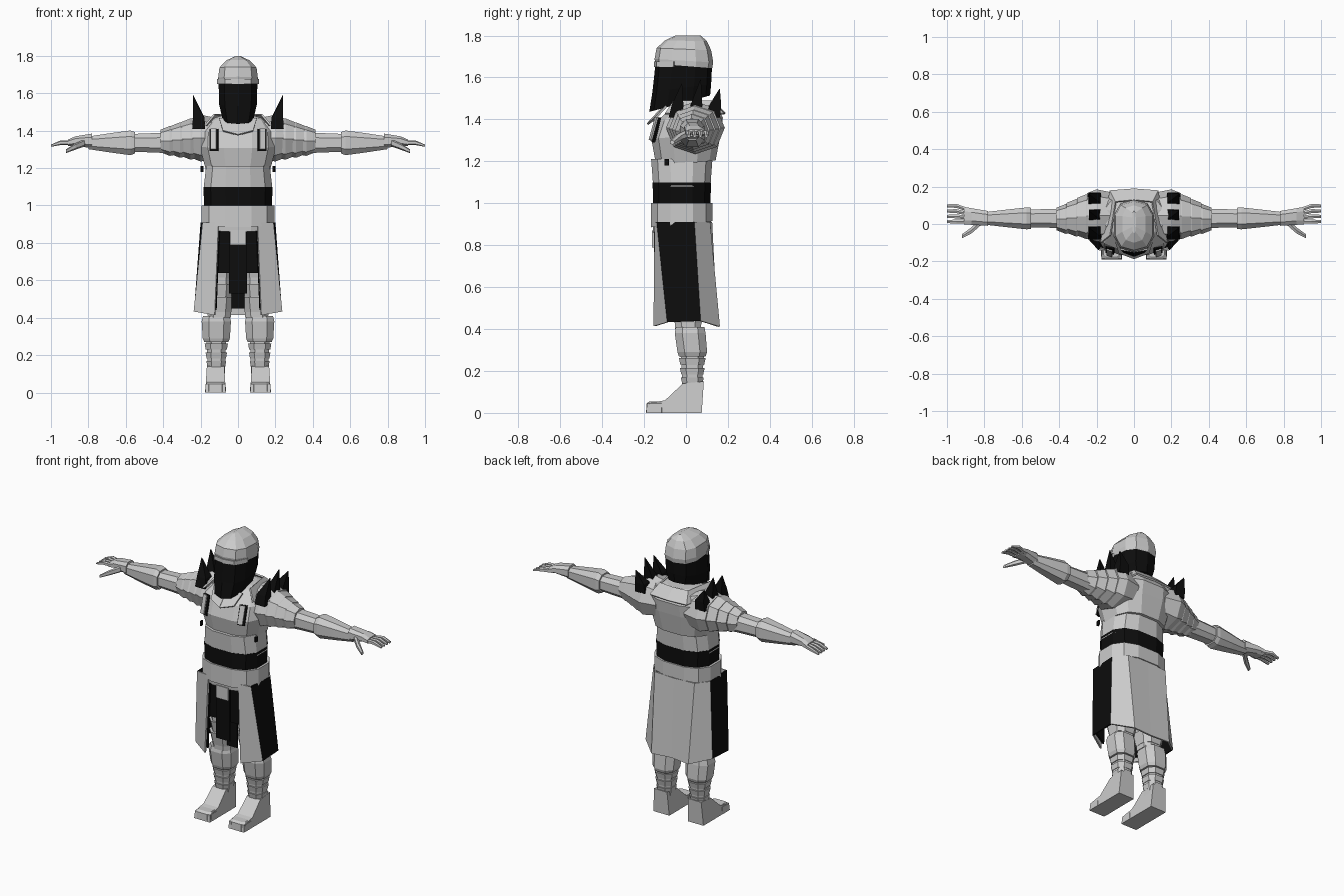
import bpy, bmesh
from math import sin, cos, pi, copysign

if "Cube" in bpy.data.objects:
    bpy.data.objects.remove(bpy.data.objects["Cube"], do_unlink=True)


def material(name, value):
    mat = bpy.data.materials.new(name)
    mat.use_nodes = True
    colour = (value, value, value, 1)
    mat.diffuse_color = colour
    mat.node_tree.nodes["Principled BSDF"].inputs["Base Color"].default_value = colour
    return mat


STEEL = material("steel grey", .6)
BLACK = material("black cloth", .004)


def finish(name, bm, materials, mirror=False, thickness=0):
    bmesh.ops.recalc_face_normals(bm, faces=bm.faces)
    mesh = bpy.data.meshes.new(name)
    bm.to_mesh(mesh)
    bm.free()
    part = bpy.data.objects.new(name, mesh)
    bpy.context.collection.objects.link(part)
    for mat in materials:
        mesh.materials.append(mat)
    if thickness:
        part.modifiers.new("thickness", "SOLIDIFY").thickness = thickness
    if mirror:
        part.modifiers.new("mirror", "MIRROR")


def boxy(value, power):
    return copysign(abs(value) ** power, value)


def loft(name, mat, centre, rings, axis="z", sides=8, turn=.5, power=.75, tilt=0, mirror=False):
    """Skin boxy rings: position, two half sizes, then optional shifts.
    The tilt leans the first ring and fades out towards the last."""
    bm = bmesh.new()
    rows = []
    for index, (place, half_a, half_b, *shift) in enumerate(rings):
        shift_a, shift_b = shift or (0, 0)
        lean = tilt * (1 - index / (len(rings) - 1))
        row = []
        for side in range(sides):
            angle = 2 * pi * (side + turn) / sides
            a = half_a * boxy(cos(angle), power)
            b = half_b * boxy(sin(angle), power)
            across = (centre[0] + shift_a + a, centre[1] + shift_b + b)
            along = place + lean * b
            row.append(bm.verts.new((*across, along) if axis == "z" else (along, *across)))
        rows.append(row)
    for low, high in zip(rows, rows[1:]):
        for i in range(sides):
            bm.faces.new((low[i - 1], low[i], high[i], high[i - 1]))
    bm.faces.new(rows[0])
    bm.faces.new(rows[-1])
    finish(name, bm, [mat], mirror)


def sheet(name, colours, top, bottom, rim, hem=None, droop=0, thickness=.01):
    """Mirrored cloth or plate hung from a rim outline to a hem outline."""
    bm = bmesh.new()
    upper = [bm.verts.new((x, y, top)) for x, y in rim]
    lower = [bm.verts.new((x, y, bottom - droop * abs(y))) for x, y in hem or rim]
    for i, mat in enumerate(colours):
        face = bm.faces.new((upper[i], upper[i + 1], lower[i + 1], lower[i]))
        face.material_index = [STEEL, BLACK].index(mat)
    finish(name, bm, [STEEL, BLACK], mirror=True, thickness=thickness)


def strip(name, mat, inner, outer, y, top, bottom):
    sheet(name, [mat], top, bottom, rim=[(inner, y), (outer, y)])


# Torso armour
loft("breastplate", STEEL, centre=(0, 0), sides=12, tilt=.1, rings=[
    (1.19, .175, .145), (1.32, .21, .17), (1.4, .205, .16, 0, .02),
    (1.46, .16, .11, 0, .04), (1.48, .09, .08, 0, .03)])
waist = (0, -.02)
loft("waist_plate", STEEL, waist, sides=12, rings=[(1.08, .19, .14), (1.21, .175, .15)])
loft("waist_sash", BLACK, waist, sides=12, rings=[(.98, .185, .14), (1.1, .19, .143)])
loft("belt", STEEL, waist, sides=12, tilt=.1, rings=[(.9, .2, .15), (1, .2, .15)])
loft("belt_lower_rim", STEEL, waist, sides=12, tilt=.1, rings=[(.875, .19, .14), (.92, .195, .145)])
sheet("collar_flap", [STEEL], top=1.46, bottom=1.5, droop=.7,
      rim=[(0, -.1), (.1, -.09)], hem=[(0, -.18), (.08, -.15)])
sheet("back_collar", [STEEL, STEEL], top=1.49, bottom=1.43,
      rim=[(0, .13), (.1, .12), (.13, -.06)], hem=[(0, .19), (.13, .18), (.18, -.1)])

# Chest straps with dark backing, and side buckles
for name, mat, margin, lift in (("strap_backing", BLACK, .008, 0), ("chest_strap", STEEL, 0, .006)):
    inner, outer, front = .115 - margin, .145 + margin, -.165 - lift
    sheet(name, [mat], top=1.41, bottom=1.3 - margin, thickness=.008,
          rim=[(inner, front + .03), (outer, front + .04)],
          hem=[(inner, front), (outer, front + .01)])
sheet("side_buckle", [BLACK], top=1.21, bottom=1.18, rim=[(.185, -.1), (.19, -.08)])

# Head: cloth veil under a pointed helmet
head = (0, -.01)
loft("veil", BLACK, head, sides=10, tilt=.27, rings=[
    (1.475, .085, .145, 0, -.02), (1.55, .105, .14, 0, -.01), (1.67, .108, .135)])
loft("helmet", STEEL, head, sides=10, tilt=-.08, rings=[
    (1.655, .108, .135), (1.68, .11, .14), (1.735, .103, .13),
    (1.775, .065, .1, 0, .01), (1.8, .01, .06, 0, .02)])
sheet("helmet_rim", [STEEL, STEEL], top=1.675, bottom=1.65,
      rim=[(0, -.152), (.07, -.14), (.113, -.06)])

# Shoulder plates step down along each arm
for step in range(4):
    x = .2 + step * .055
    depth, height = .14 - step * .02, .125 - step * .015
    loft(f"shoulder_plate_{step}", STEEL, centre=(.045 - step * .006, 1.36 - step * .005),
         axis="x", turn=0, power=.9, mirror=True,
         rings=[(x - .1, depth - .02, height - .02), (x, depth, height),
                (x + .05, depth - .02, height - .02)])

# Arms, with a flared gauntlet and a flat palm
arm = (.03, 1.335)
loft("upper_arm", STEEL, arm, axis="x", mirror=True, rings=[(.38, .055, .058), (.57, .05, .05)])
loft("gauntlet", STEEL, arm, axis="x", mirror=True, rings=[
    (.55, .06, .06), (.575, .062, .07), (.68, .05, .055), (.8, .035, .036)])
loft("palm", STEEL, arm, axis="x", mirror=True, rings=[
    (.78, .042, .042, 0, .01), (.87, .047, .026, .01, .01), (.91, .05, .018, .015, 0)])

# Fingers fan out from the palm, thumb points forward
for k in range(4):
    fan = k * .007
    loft(f"finger_{k}", STEEL, centre=(.013 + k * .021, 1.335), axis="x", sides=6, mirror=True,
         rings=[(.89, .011, .013), (.95, .012, .012, fan, 0), (1, .009, .006, fan, -.015)])
loft("thumb", STEEL, centre=(.01, 1.335), axis="x", sides=6, mirror=True, rings=[
    (.82, .02, .02), (.87, .018, .017, -.045, -.02), (.92, .012, .01, -.076, -.045)])

# Shoulder spikes, the middle one tallest
for name, y, tip in (("back", .13, 1.545), ("middle", .04, 1.59), ("front", -.05, 1.57)):
    loft(f"{name}_spike", BLACK, centre=(.21, y), sides=4, mirror=True, rings=[
        (1.41, .045, .042), (1.47, .04, .036, 0, .01), (tip, .002, .002, .03, .03)])

# Skirt: grey front flaps, black side panels, grey back
sheet("skirt", [STEEL, BLACK, STEEL, STEEL], top=.91, bottom=.46, droop=.3,
      rim=[(.105, -.15), (.19, -.14), (.2, .04), (.14, .115), (0, .125)],
      hem=[(.125, -.155), (.237, -.09), (.235, .07), (.13, .162), (0, .15)])
sheet("flap_lining", [BLACK], top=.89, bottom=.44,
      rim=[(.1, -.142), (.18, -.125)], hem=[(.118, -.14), (.22, -.08)])
strip("hip_cloth", BLACK, inner=.035, outer=.115, y=-.115, top=.89, bottom=.64)
strip("tabard", BLACK, inner=0, outer=.048, y=-.142, top=.89, bottom=.53)
strip("tabard_plate", STEEL, inner=0, outer=.042, y=-.152, top=.87, bottom=.79)
strip("rear_cloth", BLACK, inner=0, outer=.035, y=-.05, top=.8, bottom=.45)

# Legs: thighs with knee plates, greaves over banded shins
leg, shin = (.1, .01), (.116, .03)
loft("thigh", STEEL, leg, mirror=True, rings=[(.4, .065, .065), (.9, .085, .1)])
for step in range(3):
    z = .43 + step * .07
    loft(f"knee_plate_{step}", STEEL, leg, mirror=True,
         rings=[(z, .068, .07), (z + .08, .083, .088)])
loft("greave", STEEL, shin, mirror=True, rings=[
    (.27, .068, .068), (.29, .077, .075), (.38, .083, .078, 0, -.01), (.41, .075, .072, 0, -.01)])
loft("shin", STEEL, shin, mirror=True, rings=[(.08, .047, .045), (.29, .056, .06)])
for step in range(3):
    z, size = .135 + step * .047, .05 + step * .005
    loft(f"shin_band_{step}", STEEL, shin, mirror=True,
         rings=[(z, size, size), (z + .033, size + .006, size + .008)])

# Boots: side profile spread across the foot's width
bm = bmesh.new()
profile = [(-.19, 0), (.075, 0), (.085, .15), (-.015, .14), (-.1, .06), (-.185, .045)]
inside, outside = [
    [bm.verts.new((.12 + side * (.055 - z * .06), y, z)) for y, z in profile] for side in (-1, 1)]
bm.faces.new(inside)
bm.faces.new(outside)
for i in range(len(profile)):
    bm.faces.new((inside[i - 1], inside[i], outside[i], outside[i - 1]))
finish("boot", bm, [STEEL], mirror=True)
loft("toe_cap", STEEL, centre=(.12, -.145), power=.5, mirror=True,
     rings=[(0, .058, .047), (.045, .056, .045), (.055, .045, .03)])
